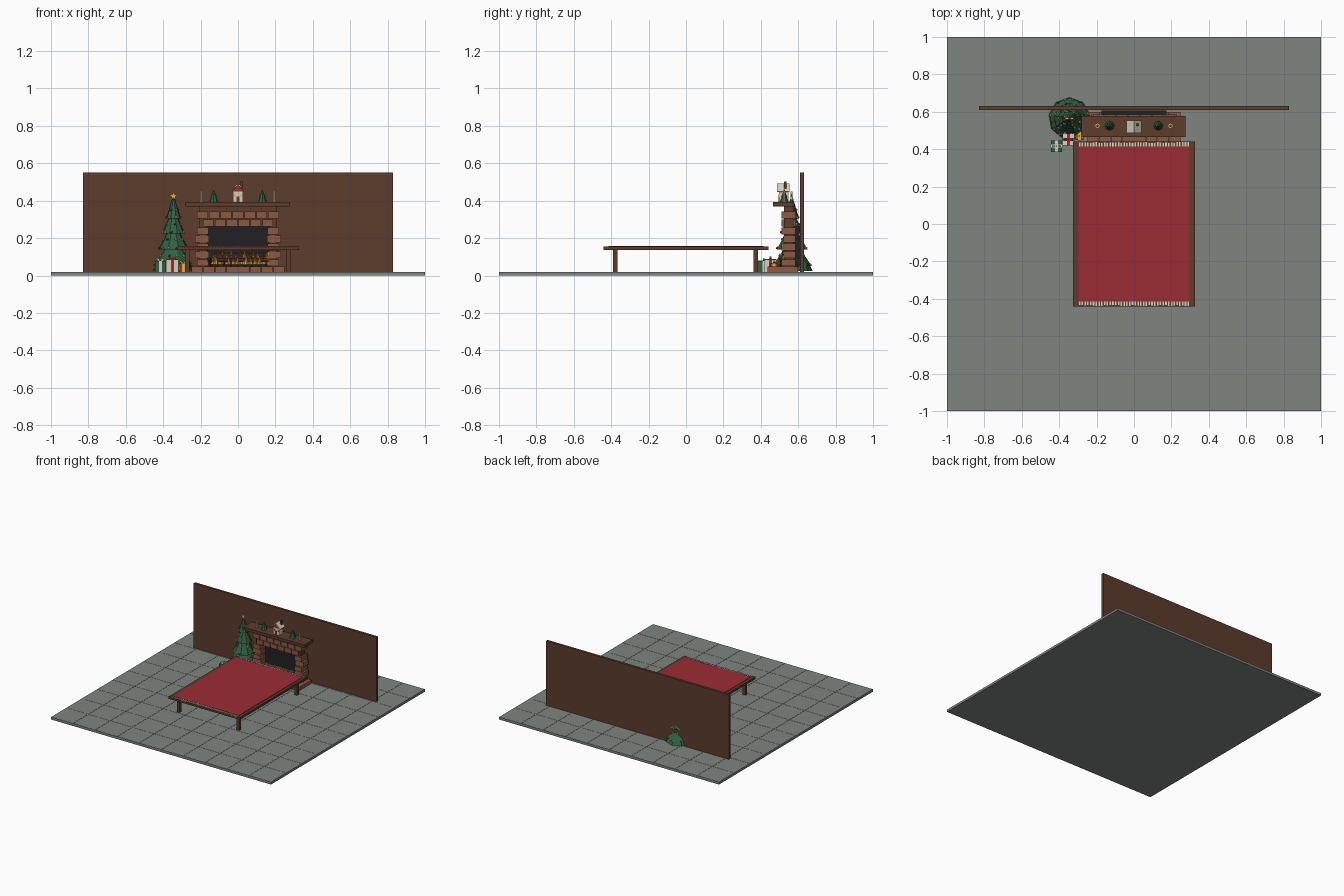
import bpy, bmesh, math, random
from mathutils import Matrix, Vector

random.seed(4)
if "Cube" in bpy.data.objects:
    bpy.data.objects.remove(bpy.data.objects["Cube"])


def material(name, *rgb):
    m = bpy.data.materials.new(name)
    m.use_nodes = True
    m.diffuse_color = (*rgb, 1)
    m.node_tree.nodes["Principled BSDF"].inputs["Base Color"].default_value = (*rgb, 1)
    return m


GREY = material("stone grey", .21, .235, .22)
WOOD = material("dark wood", .11, .045, .026)
BRICK = material("brick", .26, .1, .06)
BLACK = material("soot black", .015, .015, .017)
RED = material("festive red", .33, .025, .036)
GREEN = material("pine green", .03, .12, .06)
CREAM = material("cream", .7, .64, .52)
GOLD = material("gold", .8, .45, .06)
ORANGE = material("flame orange", .85, .2, .02)


class Part:
    """Collects simple solids into one single-colour object."""

    def __init__(self, name, mat):
        self.name, self.mat, self.bm = name, mat, bmesh.new()

    def box(self, x0, x1, y0, y1, z0, z1, turn=None):
        m = Matrix.Translation(((x0 + x1) / 2, (y0 + y1) / 2, (z0 + z1) / 2))
        if turn:
            m = m @ turn
        m = m @ Matrix.Diagonal((x1 - x0, y1 - y0, z1 - z0, 1))
        bmesh.ops.create_cube(self.bm, size=1, matrix=m)
        return self

    def cone(self, x, y, z0, z1, r0, r1=0, sides=8):
        bmesh.ops.create_cone(self.bm, cap_ends=True, segments=sides, radius1=r0, radius2=r1,
                              depth=z1 - z0, matrix=Matrix.Translation((x, y, (z0 + z1) / 2)))
        return self

    def ball(self, p, r):
        bmesh.ops.create_icosphere(self.bm, subdivisions=1, radius=r, matrix=Matrix.Translation(p))
        return self

    def prism(self, outline, y0, y1):
        front = [self.bm.verts.new((x, y0, z)) for x, z in outline]
        face = self.bm.faces.new(front)
        ext = bmesh.ops.extrude_face_region(self.bm, geom=[face])["geom"]
        bmesh.ops.translate(self.bm, vec=(0, y1 - y0, 0),
                            verts=[v for v in ext if isinstance(v, bmesh.types.BMVert)])
        return self

    def done(self):
        bmesh.ops.recalc_face_normals(self.bm, faces=self.bm.faces)
        me = bpy.data.meshes.new(self.name)
        self.bm.to_mesh(me)
        self.bm.free()
        me.materials.append(self.mat)
        ob = bpy.data.objects.new(self.name, me)
        bpy.context.collection.objects.link(ob)
        return ob


# Floor with shallow tile joints, and the back wall
floor = Part("floor_tiles", GREY).box(-1, 1, -1, 1, 0, .018)
for i in range(10):
    for j in range(10):
        x, y = i * .2 - 1, j * .2 - 1
        floor.box(x + .001, x + .199, y + .001, y + .199, .017, .02)
floor.done()
Part("back_wall", WOOD).box(-.83, .83, .61, .63, .02, .55).done()

# Table: top, side rails and four legs
table = Part("table", WOOD).box(-.325, .325, -.44, .44, .137, .152)
for s in (-1, 1):
    table.box(s * .312 - .012, s * .312 + .012, -.44, .44, .14, .155)
    for y in (-.377, .373):
        table.box(s * .272 - .012, s * .272 + .012, y - .012, y + .012, .02, .138)
table.done()

# Runner with a tasselled fringe at both ends
Part("table_runner", RED).box(-.298, .298, -.415, .415, .15, .157).done()
fringe = Part("runner_fringe", CREAM)
for s in (-1, 1):
    for i in range(40):
        x = -.291 + i * .0149
        end = .432 + random.uniform(0, .008)
        fringe.box(x - .0042, x + .0042, min(s * .412, s * end), max(s * .412, s * end), .151, .156)
fringe.done()

# Fireplace: mortar core, staggered bricks, hearth, soot-dark recess
core = Part("fireplace_core", WOOD).box(-.205, .205, .525, .575, .262, .372)
for s in (-1, 1):
    core.box(s * .185 - .02, s * .185 + .02, .525, .575, .05, .27)
core.done()
bricks = Part("fireplace_bricks", BRICK)
for row in range(7):
    z = .05 + row * .0425
    odd = row % 2
    if row > 4:
        n = 7 - odd
        for i in range(n):
            x = (i - (n - 1) / 2) * .0635
            bricks.box(x - .029, x + .029, .51, .585, z, z + .037)
    else:
        for s in (-1, 1):
            w = .038 if odd else .031
            c = s * (.189 + .004 * odd)
            bricks.box(c - w, c + w, .51 + .01 * odd, .585, z, z + .037)
bricks.done()
hearth = Part("hearth", BRICK)
for i in range(8):
    x = -.25 + i * .0625
    hearth.box(x + .001, x + .0615, .435, .6, .02, .048)
hearth.done()
Part("firebox_back", BLACK).box(-.175, .175, .58, .607, .048, .262).done()
Part("mantel_shelf", WOOD).box(-.28, .275, .465, .578, .37, .393).done()

# Grate, logs and flames
grate = Part("fire_grate", BLACK).box(-.165, .168, .5, .506, .075, .081)
grate.box(-.165, .168, .555, .561, .075, .081)
for i in range(9):
    x = -.148 + i * .0372
    grate.box(x - .003, x + .003, .5, .56, .07, .076)
    grate.box(x - .003, x + .003, .5, .506, .048, .095)
grate.done()
logs = Part("fire_logs", WOOD)
for y, z in ((.517, .086), (.543, .086), (.53, .104)):
    logs.box(-.13, .14, y - .011, y + .011, z - .01, z + .01, Matrix.Rotation(math.radians(20), 4, "X"))
logs.done()
outer, inner = Part("outer_flames", ORANGE), Part("inner_flames", GOLD)
for i in range(13):
    x = -.13 + i * .0235
    y = .53 + random.uniform(-.012, .012)
    outer.cone(x, y, .06, random.uniform(.115, .152), .017, sides=6)
    inner.cone(x + .01, y - .018, .06, random.uniform(.095, .125), .01, sides=6)
outer.done()
inner.done()

# Mantel decorations: small trees, candles and a snowy cottage
trees, candles = Part("mantel_trees", GREEN), Part("candles", CREAM)
wicks, holders = Part("candle_flames", GOLD), Part("candle_holders", GOLD)
for s in (-1, 1):
    trees.cone(s * .13, .525, .393, .43, .025, .008).cone(s * .13, .525, .418, .457, .018)
    candles.cone(s * .195, .525, .397, .45, .007, .007)
    holders.cone(s * .195, .525, .393, .399, .012, .012)
    wicks.cone(s * .195, .525, .45, .467, .006, sides=6)
for part in (trees, candles, wicks, holders):
    part.done()
Part("cottage_walls", CREAM).box(-.028, .028, .497, .547, .393, .45).done()
Part("cottage_gable", RED).prism([(-.032, .449), (.032, .449), (0, .485)], .492, .55).done()
roof = Part("cottage_snow_roof", CREAM)
for s in (-1, 1):
    roof.prism([(s * .038, .446), (0, .487), (0, .493), (s * .041, .45)], .487, .553)
roof.done()
Part("cottage_chimney", WOOD).box(.014, .026, .525, .538, .455, .502).done()
Part("cottage_door", WOOD).box(-.008, .008, .494, .498, .393, .422).done()
windows = Part("cottage_windows", GOLD)
for s in (-1, 1):
    windows.box(s * .018 - .005, s * .018 + .005, .494, .498, .42, .434)
windows.done()

# Tiered tree with baubles and a star
TX, TY = -.345, .565
Part("tree_trunk", WOOD).cone(TX, TY, .02, .07, .022, .022).done()
tiers = [(.05, .19, .108), (.14, .275, .084), (.225, .35, .062), (.305, .42, .04)]
tree = Part("tree_branches", GREEN)
for z0, z1, r in tiers:
    tree.cone(TX, TY, z0, z1, r, r * .12, sides=9)
tree.cone(TX, TY, .025, .08, .112, .085, sides=9).done()
baubles = [Part("red_baubles", RED), Part("gold_baubles", GOLD), Part("cream_baubles", CREAM)]
count = 0
for z0, z1, r in tiers:
    for level, n in ((.05, 13), (.4, 8)):
        n = max(5, round(n * r / .09))
        for k in range(n):
            a = math.tau * (k + level) / n + z0 * 20
            d = r * (1 - level * .88) * .98
            p = Vector((TX + d * math.cos(a), TY + d * math.sin(a), z0 + level * (z1 - z0)))
            baubles[count % 3].ball(p, .0075)
            count += 1
for part in baubles:
    part.done()
star = []
for k in range(10):
    a, r = math.pi / 2 + k * math.pi / 5, (.024, .01)[k % 2]
    star.append((TX + r * math.cos(a), .425 + r * math.sin(a)))
Part("tree_star", GOLD).prism(star, TY - .005, TY + .005).done()


# Wrapped gifts with crossing ribbons and a bow
def gift(name, x, y, w, h, paper, ribbon):
    Part(name, paper).box(x - w, x + w, y - w, y + w, .02, .02 + h).done()
    e = w + .002
    r = Part(name + "_ribbon", ribbon)
    r.box(x - .008, x + .008, y - e, y + e, .02, .022 + h)
    r.box(x - e, x + e, y - .008, y + .008, .02, .022 + h)
    for s in (-1, 1):
        r.box(x + s * .011 - .01, x + s * .011 + .01, y - .005, y + .005, .023 + h, .031 + h,
              Matrix.Rotation(-s * .5, 4, "Y"))
    r.done()


gift("green_gift", -.415, .416, .03, .058, GREEN, CREAM)
gift("cream_gift", -.35, .452, .031, .066, CREAM, RED)
gift("red_gift", -.292, .47, .022, .045, RED, GOLD)
